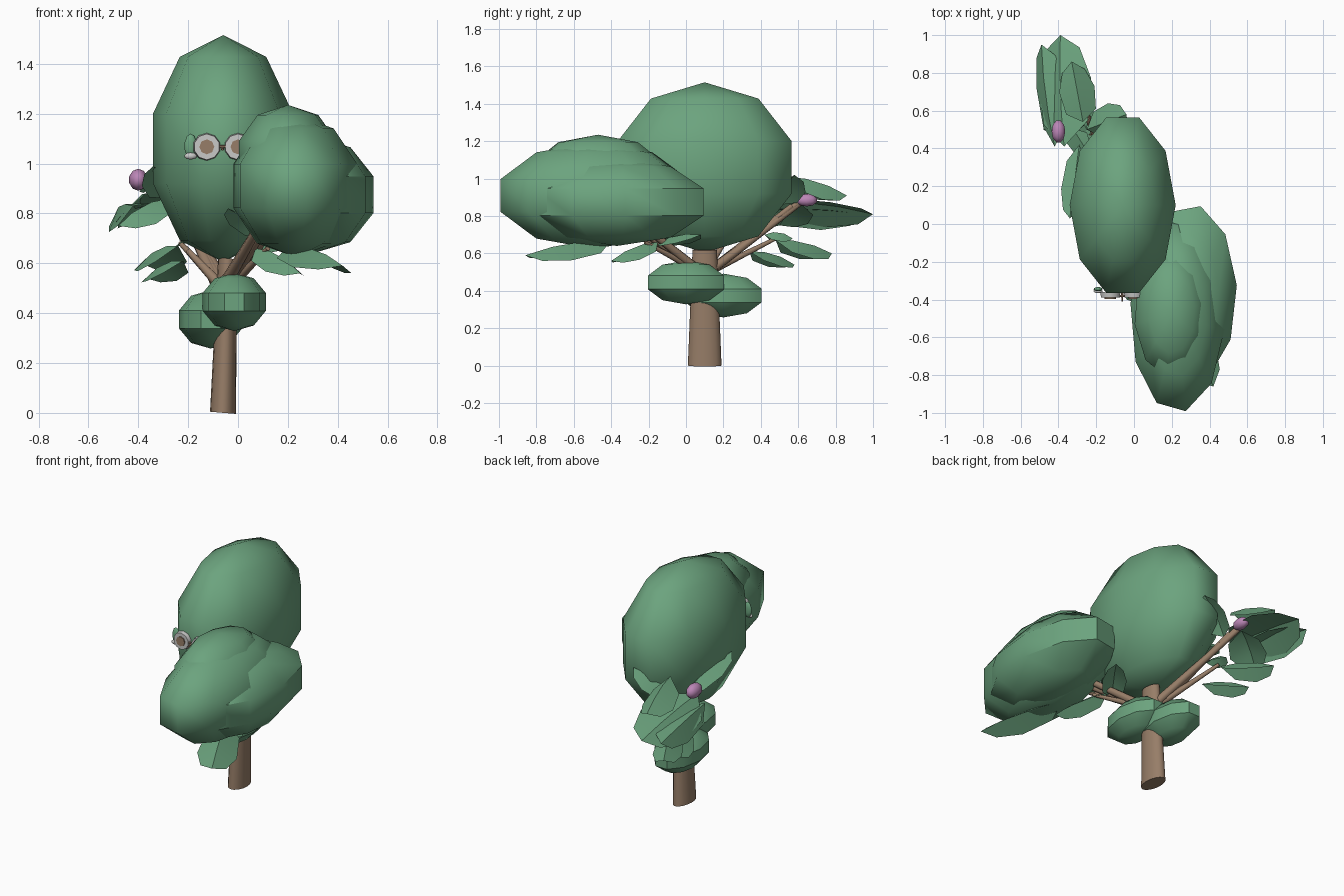
import bpy, bmesh, math
from mathutils import Vector, Matrix

if "Cube" in bpy.data.objects:
    bpy.data.objects.remove(bpy.data.objects["Cube"])


def material(name, rgb):
    m = bpy.data.materials.new(name)
    m.diffuse_color = (*rgb, 1)
    m.use_nodes = True
    m.node_tree.nodes["Principled BSDF"].inputs["Base Color"].default_value = m.diffuse_color
    return m


GREEN = material("leaf green", (0.15, 0.37, 0.21))
BARK = material("bark brown", (0.31, 0.207, 0.138))
PINK = material("blossom pink", (0.50, 0.24, 0.47))
GREY = material("pale grey", (0.58, 0.58, 0.57))


def finish(name, bm, mat, angle=60):
    bmesh.ops.recalc_face_normals(bm, faces=bm.faces)
    me = bpy.data.meshes.new(name)
    bm.to_mesh(me)
    bm.free()
    me.materials.append(mat)
    ob = bpy.data.objects.new(name, me)
    bpy.context.collection.objects.link(ob)
    bpy.context.view_layer.objects.active = ob
    ob.select_set(True)
    bpy.ops.object.shade_smooth_by_angle(angle=math.radians(angle))
    ob.select_set(False)
    return ob


def blob(name, centre, radii, turn=18, mat=GREEN, angle=60):
    """Ten-sided ball, turned and then squashed."""
    bm = bmesh.new()
    bmesh.ops.create_uvsphere(bm, u_segments=10, v_segments=5, radius=1)
    m = (Matrix.Translation(centre) @ Matrix.Diagonal((*radii, 1))
         @ Matrix.Rotation(math.radians(turn), 4, 'Z'))
    bmesh.ops.transform(bm, matrix=m, verts=bm.verts)
    finish(name, bm, mat, angle)


def tube(name, a, b, ra, rb, mat=BARK, sides=8, squash=1.0):
    """Tapered stick between two points, optionally narrowed along x."""
    a, b = Vector(a), Vector(b)
    d = b - a
    bm = bmesh.new()
    bmesh.ops.create_cone(bm, cap_ends=True, segments=sides, radius1=ra, radius2=rb, depth=d.length)
    m = (Matrix.Translation((a + b) / 2) @ Matrix.Diagonal((squash, 1, 1, 1))
         @ Vector((d.x / squash, d.y, d.z)).to_track_quat('Z', 'Y').to_matrix().to_4x4())
    bmesh.ops.transform(bm, matrix=m, verts=bm.verts)
    finish(name, bm, mat, 50)


def leaf(name, base, tip, width, fold=0.05, tilt=0.0):
    """Pointed leaf folded along its midrib; negative tilt raises the right side."""
    base, tip = Vector(base), Vector(tip)
    d = tip - base
    side = d.cross(Vector((0, 0, 1))).normalized()
    side = Matrix.Rotation(tilt, 3, d.normalized()) @ side
    up = side.cross(d).normalized()
    bm = bmesh.new()
    mid = [bm.verts.new(base + d * t + up * h) for t, h in ((0, 0), (0.3, 0.02), (0.68, 0.02), (1, 0))]
    for s in (-1, 1):
        e = [bm.verts.new(base + d * t + side * s * width * w - up * fold * w)
             for t, w in ((0.22, 0.42), (0.6, 0.5), (0.88, 0.32))]
        bm.faces.new((mid[0], mid[1], e[0]))
        bm.faces.new((mid[1], mid[2], e[1], e[0]))
        bm.faces.new((mid[2], mid[3], e[2], e[1]))
    finish(name, bm, GREEN, 25)


# Foliage masses
blob("main_crown", (-0.06, 0.10, 1.06), (0.295, 0.514, 0.455))
blob("front_crown", (0.23, -0.49, 0.91), (0.264, 0.535, 0.285), 10)
blob("front_crown_top", (0.20, -0.47, 1.025), (0.21, 0.365, 0.21), 28)
blob("side_crown", (0.30, -0.37, 0.875), (0.258, 0.50, 0.235), -12.5, GREEN, 38)
blob("trunk_foliage_right", (-0.015, 0.0, 0.445), (0.133, 0.226, 0.117), 18, GREEN, 38)
blob("trunk_foliage_left", (-0.11, 0.20, 0.375), (0.133, 0.226, 0.117), 18, GREEN, 38)

# Trunk, flattened from side to side
tube("trunk", (-0.06, 0.10, 0.0), (-0.042, 0.10, 0.62), 0.09, 0.065, sides=16, squash=0.58)

# Bundled branches to the back left and to the front right
for i in range(3):
    o = (i - 1) * 0.035
    tube("back_branch", (-0.06 + o / 2, 0.12, 0.50), (-0.26 - o / 2, 0.60 + o, 0.87 + o / 2), 0.026, 0.015)
    tube("front_branch", (-0.045 + o / 2, 0.08, 0.50), (0.14 + o, -0.35 + o, 0.80 + o / 2), 0.026, 0.016)
tube("low_back_branch", (-0.06, 0.12, 0.50), (-0.23, 0.48, 0.68), 0.022, 0.010)
tube("left_branch", (-0.06, 0.10, 0.50), (-0.20, 0.20, 0.65), 0.024, 0.012)
tube("low_front_branch", (-0.04, 0.08, 0.50), (0.12, -0.22, 0.66), 0.022, 0.010)

# Leaves: base, tip, width, fold, tilt
LEAVES = [
    ("back_leaf_long", (-0.37, 0.41, 0.88), (-0.39, 1.00, 0.81), 0.31, 0.07, -0.45),
    ("back_leaf_outer", (-0.42, 0.41, 0.83), (-0.49, 0.95, 0.80), 0.19, 0.08, -0.6),
    ("back_leaf_upper", (-0.27, 0.54, 1.01), (-0.33, 0.86, 0.91), 0.19, 0.13, 0.0),
    ("back_leaf_left", (-0.28, 0.62, 0.86), (-0.48, 0.50, 0.75), 0.22, 0.08, 0.0),
    ("back_leaf_right", (-0.25, 0.50, 0.86), (-0.04, 0.58, 1.02), 0.18, 0.07, 0.0),
    ("side_leaf", (-0.29, 0.42, 0.86), (-0.34, 0.03, 0.99), 0.13, 0.06, 0.0),
    ("low_leaf_back", (-0.24, 0.48, 0.67), (-0.39, 0.78, 0.60), 0.17, 0.12, 0.0),
    ("low_leaf_left", (-0.22, 0.34, 0.61), (-0.37, 0.58, 0.54), 0.14, 0.08, 0.0),
    ("low_leaf_near", (-0.19, 0.42, 0.70), (-0.21, 0.57, 0.68), 0.11, 0.05, 0.0),
    ("front_leaf_long", (0.20, -0.40, 0.67), (0.42, -0.86, 0.59), 0.23, 0.10, -0.1),
    ("front_leaf_short", (0.07, -0.15, 0.66), (0.25, -0.40, 0.56), 0.15, 0.07, 0.0),
    ("right_leaf", (0.03, -0.16, 0.65), (0.20, 0.08, 0.70), 0.14, 0.05, 0.0),
    ("inner_leaf", (0.10, -0.25, 0.70), (-0.04, -0.40, 0.82), 0.12, 0.04, 0.0),
]
for args in LEAVES:
    leaf(*args)

# Blossoms
blob("blossom_left", (-0.40, 0.49, 0.935), (0.038, 0.064, 0.044), 18, PINK)
blob("blossom_back", (-0.255, 0.645, 0.885), (0.036, 0.060, 0.034), 18, PINK)

# Round eyes: pale disc with a brown centre
for x in (-0.125, 0.0):
    c = 1.067
    tube("eye_disc", (x, -0.360, c), (x, -0.390, c), 0.056, 0.052, GREY, 10)
    tube("eye_centre", (x, -0.388, c), (x, -0.396, c), 0.030, 0.030, BARK, 8)
tube("eye_bridge", (-0.085, -0.38, 1.068), (-0.04, -0.38, 1.068), 0.006, 0.006, BARK, 6)
tube("beak", (-0.0625, -0.36, 1.062), (-0.0625, -0.41, 1.055), 0.008, 0.004, BARK, 6)

# Small tuft beside the eyes
blob("face_tuft", (-0.19, -0.345, 1.07), (0.025, 0.012, 0.05), 18, GREEN)
blob("face_pebble", (-0.19, -0.355, 1.03), (0.026, 0.012, 0.014), 18, GREY)
